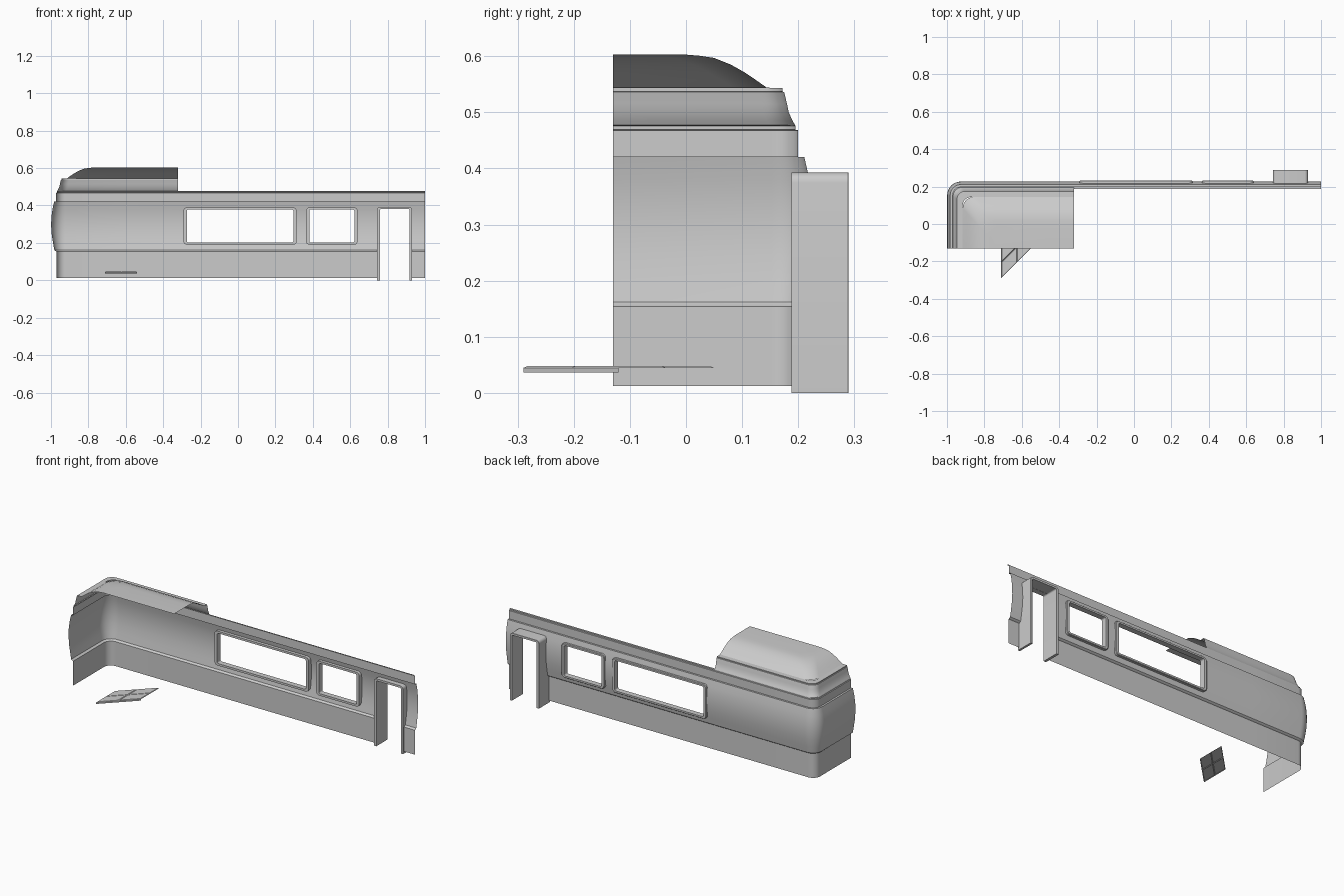
import bpy, bmesh, math

if "Cube" in bpy.data.objects:
    bpy.data.objects.remove(bpy.data.objects["Cube"])

X0, Y0, Y_END = -0.97, 0.198, -0.13   # outer wall planes and the cut end of the short wall


def finish(name, bm, angle=30):
    bmesh.ops.recalc_face_normals(bm, faces=bm.faces)
    me = bpy.data.meshes.new(name)
    bm.to_mesh(me)
    bm.free()
    ob = bpy.data.objects.new(name, me)
    bpy.context.collection.objects.link(ob)
    bpy.ops.object.select_all(action='DESELECT')
    bpy.context.view_layer.objects.active = ob
    ob.select_set(True)
    bpy.ops.object.shade_smooth_by_angle(angle=math.radians(angle))
    return ob


def corner_path(xs, off, r, n=8):
    """Plan line along the long wall, round the corner, down the short wall."""
    pts = [(x, Y0 + off) for x in xs]
    cx, cy = X0 - off + r, Y0 + off - r
    for i in range(n + 1):
        a = math.pi / 2 * (1 + i / n)
        pts.append((cx + r * math.cos(a), cy + r * math.sin(a)))
    return pts + [(X0 - off, Y_END)]


def sweep(name, profile, xs, holes=(), cap=False):
    """profile: (offset, z, corner radius); holes: (x0, x1, z0, z1)."""
    bm = bmesh.new()
    rows = [[bm.verts.new((x, y, z)) for x, y in corner_path(xs, o, r)]
            for o, z, r in profile]
    for a, b in zip(rows, rows[1:]):
        for i in range(len(a) - 1):
            q = [a[i], a[i + 1], b[i + 1], b[i]]
            x = sum(v.co.x for v in q) / 4
            z = sum(v.co.z for v in q) / 4
            if not any(h[0] < x < h[1] and h[2] < z < h[3] for h in holes):
                bm.faces.new(q)
    if cap:
        bm.faces.new(rows[-1] + [bm.verts.new((xs[0], Y_END, profile[-1][1]))])
    bmesh.ops.delete(bm, geom=[v for v in bm.verts if not v.link_faces], context='VERTS')
    return finish(name, bm)


def round_rect(x0, x1, z0, z1, r, n=5):
    pts = []
    for k, (cx, cz) in enumerate([(x1 - r, z1 - r), (x0 + r, z1 - r),
                                  (x0 + r, z0 + r), (x1 - r, z0 + r)]):
        for i in range(n + 1):
            a = math.pi / 2 * (k + i / n)
            pts.append((cx + r * math.cos(a), cz + r * math.sin(a)))
    return pts


def frame(name, outer, inner, y0, y1, closed=True, bev=0.003):
    """Ring (or open U) between two outlines, extruded in y with a chamfered outer face."""
    bm = bmesh.new()
    mid = [(a[0] + (b[0] - a[0]) * bev / 0.015, a[1] + (b[1] - a[1]) * bev / 0.015)
           for a, b in zip(outer, inner)]
    loops = [[bm.verts.new((x, y, z)) for x, z in pts] for pts, y in
             ((outer, y0), (outer, y1 - bev), (mid, y1), (inner, y1), (inner, y0))]
    n = len(outer)
    for k in range(5):
        a, b = loops[k], loops[(k + 1) % 5]
        for i in range(n if closed else n - 1):
            j = (i + 1) % n
            bm.faces.new((a[i], a[j], b[j], b[i]))
    if not closed:
        for i in (0, n - 1):
            bm.faces.new([lp[i] for lp in loops])
    return finish(name, bm)


# Openings: two windows and a doorway
WINDOWS = {"long_window_frame": (-0.292, 0.314), "short_window_frame": (0.363, 0.640)}
holes = [(a + 0.01, b - 0.01, 0.2, 0.38) for a, b in WINDOWS.values()]
holes.append((0.752, 0.922, 0, 0.38))
cuts = sorted([1.0] + [x for h in holes for x in h[:2]], reverse=True) + [-0.6]

# Wall: flat skirt, bulged middle, top band
R = 0.045
wall = [(0, 0.012), (0, 0.154), (0.006, 0.157), (0.012, 0.162), (0.019, 0.2),
        (0.026, 0.245), (0.029, 0.29), (0.028, 0.335), (0.022, 0.38),
        (0.013, 0.42), (0.002, 0.42), (0.002, 0.468), (-0.003, 0.469),
        (-0.003, 0.476), (-0.012, 0.477)]
sweep("wall", [(o, z, R + o) for o, z in wall], cuts, holes)

# Stepped cornice over the corner
ROOF_X = [-0.32, -0.6]
cornice = [(-0.003, 0.476), (-0.008, 0.485), (-0.015, 0.5), (-0.018, 0.515),
           (-0.023, 0.536), (-0.026, 0.537), (-0.026, 0.543), (-0.054, 0.544)]
sweep("cornice", [(o, z, R) for o, z in cornice], ROOF_X)

# Domed roof
dome = [(-0.054, 0.544), (-0.074, 0.558), (-0.095, 0.572), (-0.118, 0.585),
        (-0.148, 0.597), (-0.175, 0.601), (-0.2, 0.603)]
sweep("domed_roof", [(o, z, 0.06 + 0.1 * (-o - 0.054)) for o, z in dome], ROOF_X, cap=True)

# Window frames
for name, (a, b) in WINDOWS.items():
    frame(name, round_rect(a, b, 0.19, 0.39, 0.02),
          round_rect(a + 0.018, b - 0.018, 0.202, 0.378, 0.008), 0.2, 0.232)


# Door surround
def arch(x0, x1, z1, r):
    top = round_rect(x0, x1, 0, z1, r)[:12]
    return [(x1, 0)] + top + [(x0, 0)]


frame("door_surround", arch(0.743, 0.930, 0.393, 0.018),
      arch(0.758, 0.917, 0.381, 0.008), 0.188, 0.290, closed=False, bev=0.001)

# Slanted floor tiles, two by two, with a lip on the diagonal edge
bm = bmesh.new()


def plan(u, v, z):
    return bm.verts.new((-0.71 + 0.17 * u, -0.29 + 0.17 * u + 0.17 * v, z))


g, zt, zb = 0.02, 0.0475, 0.0445
for i in (0, 0.5):
    for j in (0, 0.5):
        rings = []
        for e, z in ((0, zb), (g, zt)):
            rings.append([plan(i + du, j + dv, z) for du, dv in
                          ((e, e), (0.5 - e, e), (0.5 - e, 0.5 - e), (e, 0.5 - e))])
        bm.faces.new(rings[1])
        for k in range(4):
            m = (k + 1) % 4
            bm.faces.new((rings[0][k], rings[0][m], rings[1][m], rings[1][k]))
bm.faces.new([plan(0, 0, 0.036), plan(1, 0, 0.036), plan(1, 0, zb), plan(0, 0, zb)])
finish("floor_tiles", bm, 10)
